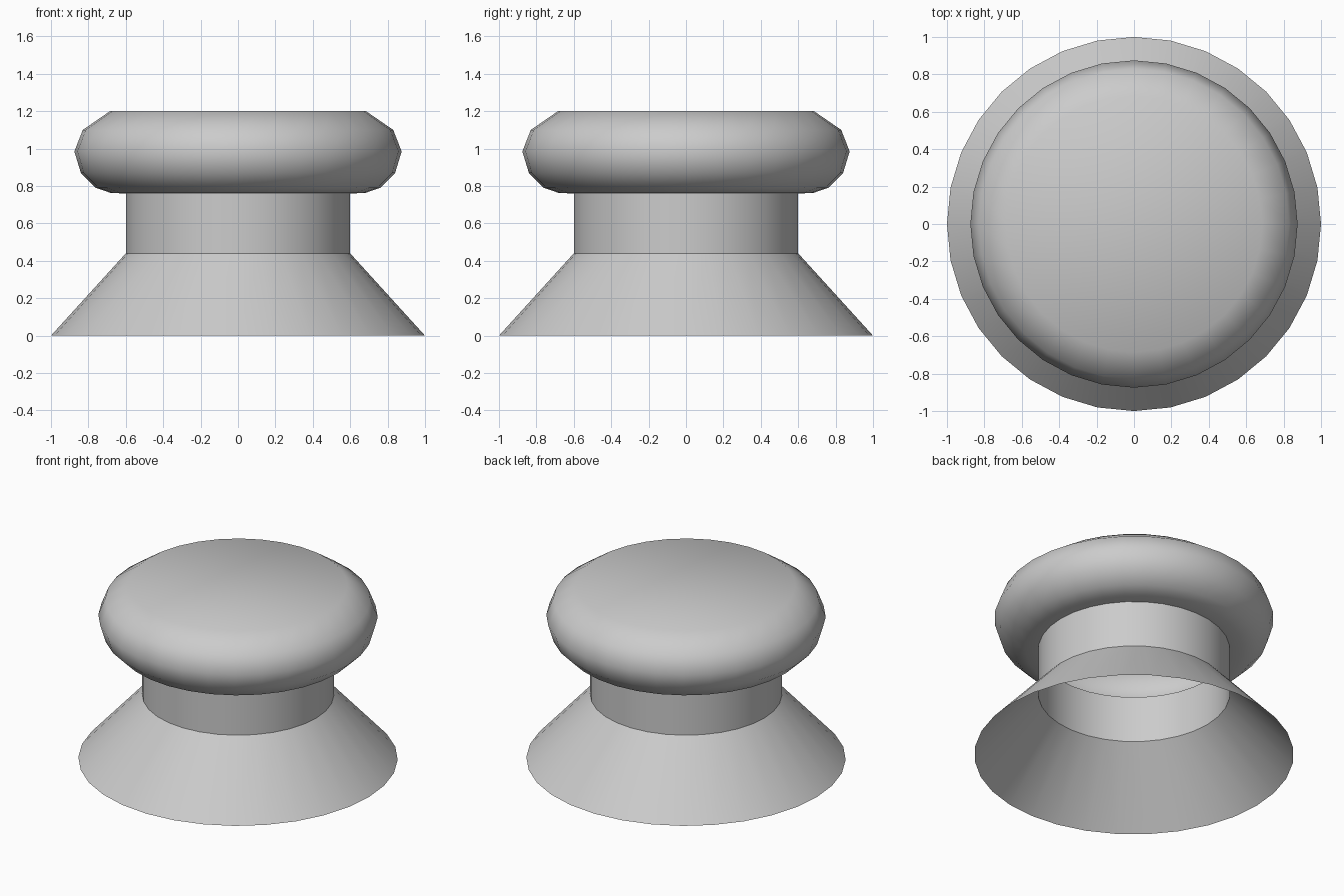
import bpy, bmesh, math

if "Cube" in bpy.data.objects:
    bpy.data.objects.remove(bpy.data.objects["Cube"])

SIDES = 32


def lathe(name, profile, cap_top=False, sharp=40):
    """Spin a (radius, height) profile around z into an open shell."""
    bm = bmesh.new()
    rings = []
    for r, z in profile:
        rings.append([bm.verts.new((r * math.cos(2 * math.pi * i / SIDES),
                                    r * math.sin(2 * math.pi * i / SIDES), z))
                      for i in range(SIDES)])
    for low, high in zip(rings, rings[1:]):
        for i in range(SIDES):
            j = (i + 1) % SIDES
            bm.faces.new((low[i], low[j], high[j], high[i]))
    if cap_top:
        bm.faces.new(rings[-1])
    mesh = bpy.data.meshes.new(name)
    bm.to_mesh(mesh)
    bm.free()
    obj = bpy.data.objects.new(name, mesh)
    bpy.context.collection.objects.link(obj)
    bpy.ops.object.select_all(action='DESELECT')
    obj.select_set(True)
    bpy.context.view_layer.objects.active = obj
    bpy.ops.object.shade_smooth_by_angle(angle=math.radians(sharp))
    return obj


# Flared skirt, open underneath
lathe("flared_base", [(1.0, 0.0), (0.6, 0.44)])

# Hollow straight neck
lathe("neck", [(0.6, 0.44), (0.6, 0.76)])

# Rounded head, hollow inside, with a flat top
lathe("rounded_head", [(0.6, 0.76), (0.68, 0.763), (0.76, 0.79), (0.84, 0.87),
                       (0.875, 0.985), (0.83, 1.1), (0.685, 1.2)], cap_top=True)
